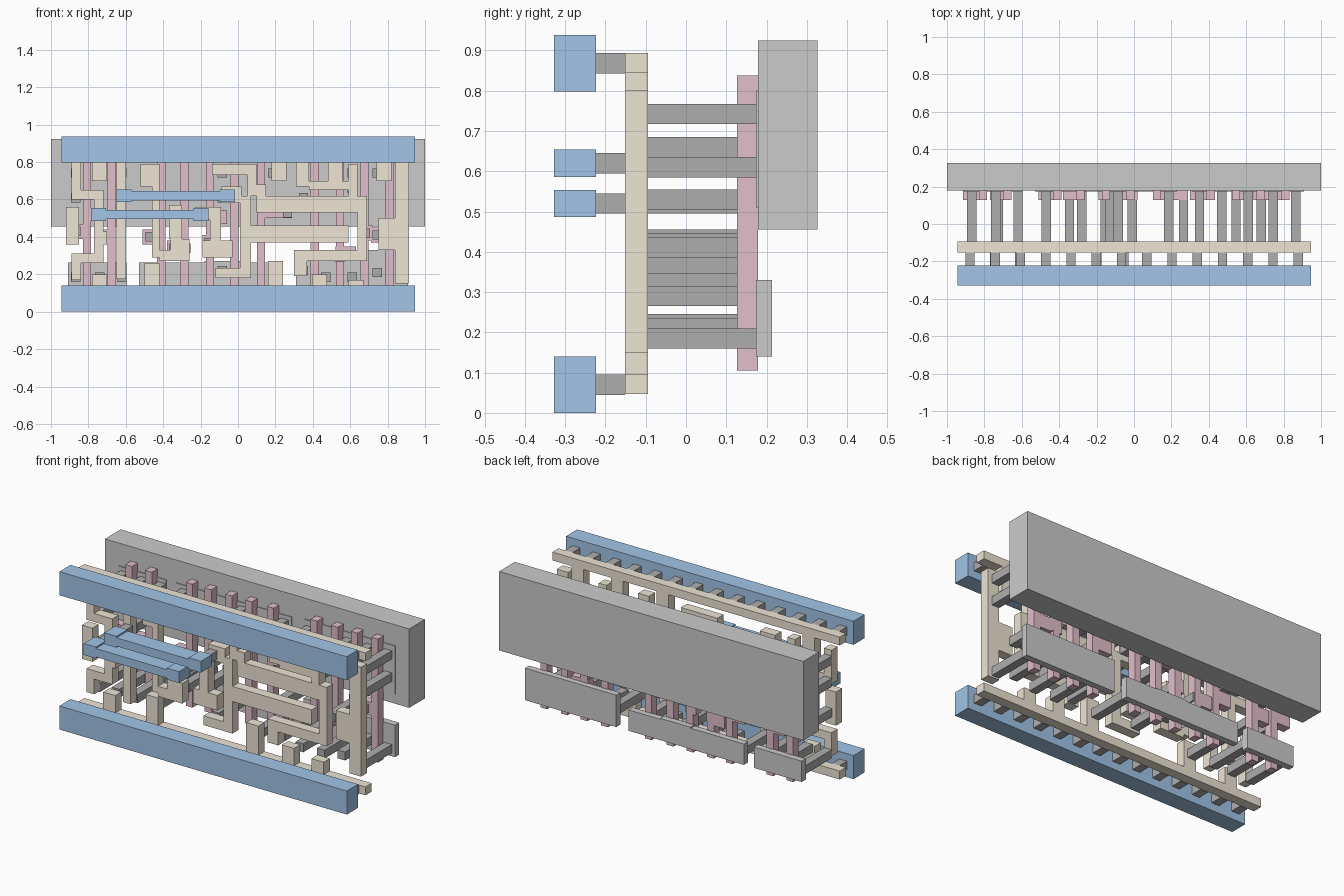
import bpy, bmesh


def material(name, rgb):
    m = bpy.data.materials.new(name)
    m.diffuse_color = (*rgb, 1)
    return m


BLUE = material("blue", (0.36, 0.56, 0.80))
TAN = material("tan", (0.85, 0.78, 0.66))
PINK = material("pink", (0.75, 0.52, 0.60))
DARK = material("dark_grey", (0.42, 0.42, 0.42))
MID = material("mid_grey", (0.56, 0.56, 0.56))
LIGHT = material("light_grey", (0.67, 0.67, 0.67))

# Depth range (y) and colour of each layer
WELL = (0.179, 0.327, MID)
DIFFUSION = (0.174, 0.213, LIGHT)
GATE = (0.127, 0.179, PINK)
CONTACT = (-0.094, 0.175, DARK)
LOCAL = (-0.152, -0.094, TAN)
VIA = (-0.223, -0.152, DARK)
METAL = (-0.328, -0.223, BLUE)


def layer(name, kind, *rects):
    """One object made of boxes (x0, x1, z0, z1) filling a layer's depth."""
    y0, y1, mat = kind
    bm = bmesh.new()
    for x0, x1, z0, z1 in rects:
        cube = bmesh.ops.create_cube(bm, size=1)["verts"]
        for v in cube:
            v.co = (x1 if v.co.x > 0 else x0,
                    y1 if v.co.y > 0 else y0,
                    z1 if v.co.z > 0 else z0)
    mesh = bpy.data.meshes.new(name)
    bm.to_mesh(mesh)
    bm.free()
    mesh.materials.append(mat)
    ob = bpy.data.objects.new(name, mesh)
    bpy.context.collection.objects.link(ob)


def squares(name, kind, points, r=0.025):
    layer(name, kind, *[(x - r, x + r, z - r, z + r) for x, z in points])


# Back well and active regions
layer("well", WELL, (-1, 1, 0.455, 0.924))
layer("lower_diffusion_left", DIFFUSION, (-0.91, -0.595, 0.14, 0.264))
layer("lower_diffusion_middle", DIFFUSION, (-0.53, -0.18, 0.14, 0.264),
      (-0.18, 0.02, 0.14, 0.27), (0.02, 0.23, 0.14, 0.264))
layer("lower_diffusion_right", DIFFUSION, (0.31, 0.91, 0.14, 0.33))
layer("upper_diffusion_left", DIFFUSION, (-0.91, -0.595, 0.58, 0.79))
layer("upper_diffusion_middle", DIFFUSION, (-0.53, 0.23, 0.61, 0.79))
layer("upper_diffusion_right", DIFFUSION, (0.31, 0.91, 0.51, 0.80))

# Gate fingers and their contact pads
fingers = [-0.807, -0.677, -0.41, -0.286, -0.15, -0.02, 0.123, 0.41, 0.545, 0.676, 0.81]
layer("gate_fingers", GATE, *[(x - 0.022, x + 0.022, 0.105, 0.838) for x in fingers])
layer("gate_pads", GATE,
      (-0.914, -0.81, 0.39, 0.47), (-0.77, -0.68, 0.36, 0.44),
      (-0.51, -0.41, 0.36, 0.44), (-0.38, -0.29, 0.30, 0.38),
      (-0.19, -0.15, 0.33, 0.41), (-0.15, -0.06, 0.47, 0.54),
      (-0.06, 0.02, 0.59, 0.67), (0.12, 0.29, 0.50, 0.56),
      (0.30, 0.41, 0.38, 0.46), (0.52, 0.63, 0.27, 0.35),
      (0.64, 0.72, 0.38, 0.46), (0.71, 0.82, 0.37, 0.45))

# Contacts joining gates and active regions to the local wiring
squares("upper_contacts", CONTACT, [(x, 0.742) for x in
        (-0.868, -0.74, -0.62, -0.47, -0.085, 0.185, 0.35, 0.61, 0.745, 0.865)])
squares("upper_second_contacts", CONTACT, [(x, 0.61) for x in
        (-0.868, -0.62, -0.085, 0.35, 0.865)] + [(-0.01, 0.64), (0.61, 0.66)])
squares("lower_contacts", CONTACT, [(x, 0.185) for x in
        (-0.868, -0.74, -0.62, -0.47, 0.185, 0.47, 0.61, 0.865)]
        + [(-0.085, 0.22), (0.35, 0.22), (0.745, 0.21)])
squares("gate_contacts", CONTACT, [(-0.868, 0.43), (-0.725, 0.40), (-0.47, 0.40),
        (-0.345, 0.34), (-0.28, 0.34), (-0.155, 0.37), (-0.13, 0.52), (0.265, 0.53),
        (0.35, 0.42), (0.545, 0.29), (0.68, 0.42), (0.745, 0.41)])

# Local wiring rails with stubs
layer("local_top_rail", LOCAL, (-0.945, 0.945, 0.844, 0.893))
layer("local_bottom_rail", LOCAL, (-0.945, 0.945, 0.047, 0.097))
layer("top_stubs", LOCAL, *[(x - 0.04, x + 0.04, 0.70, 0.85) for x in
                            (-0.74, 0.22, 0.52, 0.78)])
layer("bottom_stubs", LOCAL, *[(x - 0.04, x + 0.04, 0.09, z) for x, z in
      ((-0.74, 0.20), (-0.46, 0.26), (0.20, 0.27), (0.435, 0.20), (0.63, 0.17))])

# Local wiring, left half
layer("clock_wire", LOCAL, (-0.89, -0.84, 0.60, 0.80), (-0.84, -0.72, 0.60, 0.65),
      (-0.77, -0.72, 0.31, 0.60), (-0.72, -0.70, 0.36, 0.43),
      (-0.89, -0.72, 0.26, 0.31), (-0.89, -0.84, 0.17, 0.26))
layer("input_pad", LOCAL, (-0.92, -0.85, 0.36, 0.56))
layer("inverter_wire", LOCAL, (-0.65, -0.60, 0.175, 0.80))
layer("latch_input_wire", LOCAL, (-0.52, -0.42, 0.67, 0.79), (-0.46, -0.42, 0.29, 0.67),
      (-0.42, -0.26, 0.27, 0.33), (-0.36, -0.26, 0.33, 0.39))
layer("data_pad", LOCAL, (-0.37, -0.30, 0.39, 0.57))
layer("latch_pad", LOCAL, (-0.19, -0.03, 0.29, 0.38), (-0.15, -0.09, 0.38, 0.56),
      (-0.23, -0.15, 0.49, 0.56))
layer("link_pad", LOCAL, (-0.09, 0.02, 0.58, 0.67))

# Local wiring, right half
layer("feedback_wire", LOCAL, (-0.14, 0.10, 0.73, 0.79), (0.05, 0.10, 0.62, 0.73),
      (0.10, 0.15, 0.53, 0.68), (0.15, 0.69, 0.53, 0.62), (0.64, 0.69, 0.37, 0.53))
layer("centre_wire", LOCAL, (0.01, 0.07, 0.18, 0.62), (0.07, 0.59, 0.37, 0.46),
      (-0.12, 0.01, 0.18, 0.235))
layer("upper_branch", LOCAL, (0.31, 0.38, 0.67, 0.80), (0.38, 0.64, 0.65, 0.70),
      (0.59, 0.64, 0.62, 0.79))
layer("lower_branch", LOCAL, (0.30, 0.37, 0.19, 0.33), (0.37, 0.69, 0.27, 0.33),
      (0.64, 0.69, 0.33, 0.37))
layer("output_wire", LOCAL, (0.75, 0.915, 0.33, 0.50), (0.84, 0.915, 0.50, 0.80),
      (0.84, 0.915, 0.15, 0.33))

# Front metal rails, the two straps and their vias
for name, z in (("bottom", 0.0), ("top", 0.798)):
    layer(name + "_metal_rail", METAL, (-0.945, 0.945, z, z + 0.14))
    squares(name + "_rail_vias", VIA, [(-0.877 + 0.135 * k, z + 0.07) for k in range(14)])
for name, a, b, z in (("upper", -0.61, -0.055, 0.62), ("lower", -0.745, -0.198, 0.52)):
    layer(name + "_strap", METAL, (a - 0.04, a + 0.04, z - 0.034, z + 0.034),
          (a + 0.04, b - 0.04, z - 0.025, z + 0.025),
          (b - 0.04, b + 0.04, z - 0.034, z + 0.034))
    squares(name + "_strap_vias", VIA, [(a, z), (b, z)])
